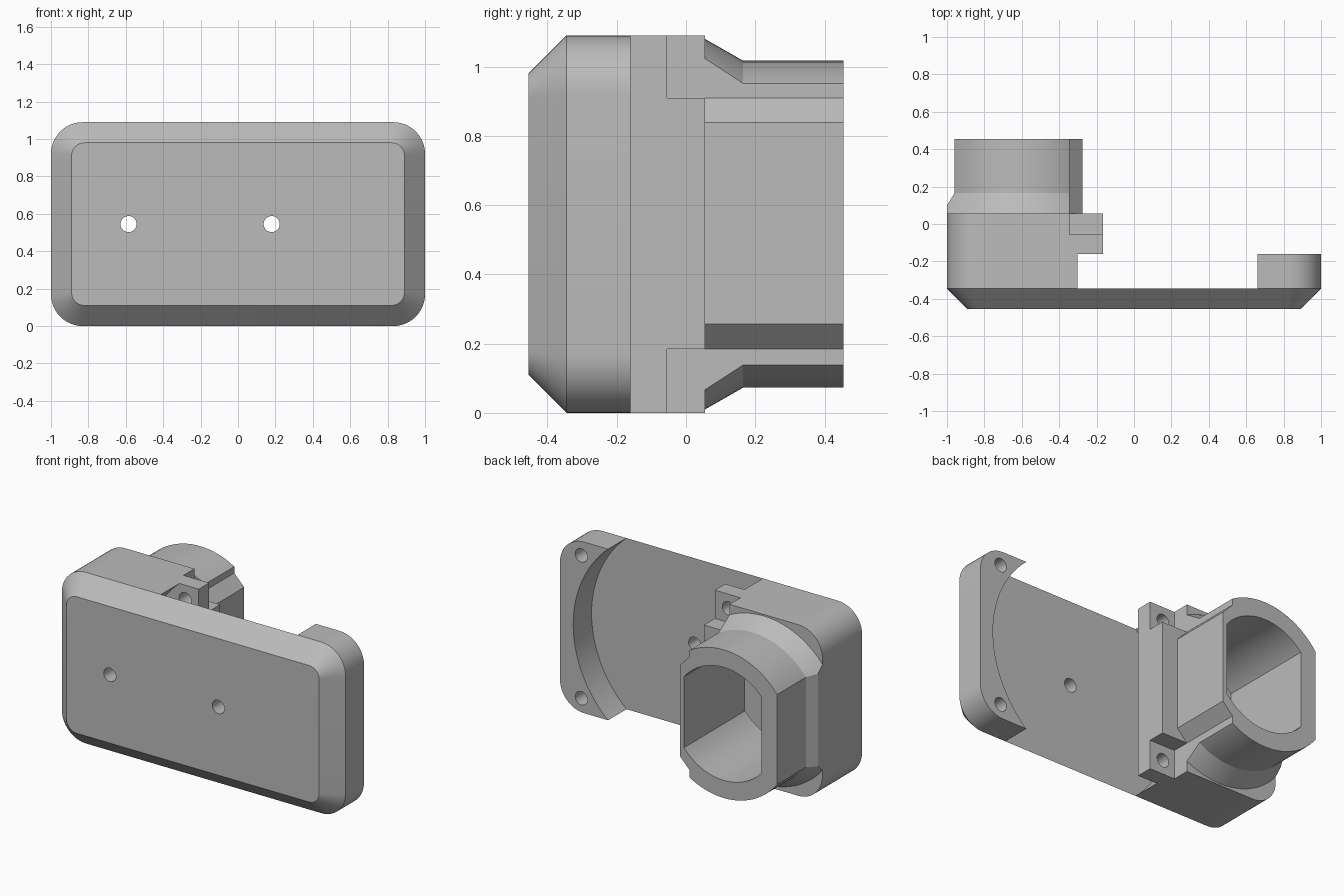
import bpy, bmesh
from math import cos, sin, pi, radians

if "Cube" in bpy.data.objects:
    bpy.data.objects.remove(bpy.data.objects["Cube"])

grey = bpy.data.materials.new("plain_grey")
grey.use_nodes = True
colour = (0.5, 0.5, 0.5, 1)
grey.diffuse_color = colour
grey.node_tree.nodes["Principled BSDF"].inputs["Base Color"].default_value = colour

HEIGHT = 1.09
MID = HEIGHT / 2
PLATE_FRONT, PLATE_BACK, LEDGE, BLOCK_BACK, TUBE_END = -0.455, -0.345, -0.16, 0.055, 0.455
TUBE_X, DISC_X = -0.585, 0.18


def loft(name, rings):
    """Closed solid through rings of 3D points."""
    bm = bmesh.new()
    loops = [[bm.verts.new(p) for p in ring] for ring in rings]
    n = len(loops[0])
    for a, b in zip(loops, loops[1:]):
        for i in range(n):
            j = (i + 1) % n
            bm.faces.new((a[i], a[j], b[j], b[i]))
    bm.faces.new(loops[0])
    bm.faces.new(loops[-1])
    bmesh.ops.recalc_face_normals(bm, faces=bm.faces)
    mesh = bpy.data.meshes.new(name)
    bm.to_mesh(mesh)
    bm.free()
    mesh.materials.append(grey)
    ob = bpy.data.objects.new(name, mesh)
    bpy.context.collection.objects.link(ob)
    return ob


def prism(name, outline, y0, y1):
    return loft(name, [[(x, y, z) for x, z in outline] for y in (y0, y1)])


def box(name, x0, x1, y0, y1, z0, z1):
    return prism(name, [(x0, z0), (x1, z0), (x1, z1), (x0, z1)], y0, y1)


def circle(x, z, r, n=96):
    return [(x + r * cos(2 * pi * i / n), z + r * sin(2 * pi * i / n)) for i in range(n)]


def rounded(inset, r, n=12):
    """Rounded rectangle outline of the housing, moved inward by inset."""
    pts = []
    for k, (sx, sz) in enumerate([(1, 1), (-1, 1), (-1, -1), (1, -1)]):
        cx, cz = sx * (1 - inset - r), MID + sz * (MID - inset - r)
        for i in range(n + 1):
            a = (k + i / n) * pi / 2
            pts.append((cx + r * cos(a), cz + r * sin(a)))
    return pts


def boolean(ob, tool, operation="DIFFERENCE"):
    tool.hide_render = True
    mod = ob.modifiers.new("cut", "BOOLEAN")
    mod.object, mod.operation, mod.solver = tool, operation, "EXACT"
    bpy.context.view_layer.objects.active = ob
    bpy.ops.object.modifier_apply(modifier=mod.name)
    bpy.data.objects.remove(tool)


def drill(ob, x, z, y0, y1, r=0.043):
    boolean(ob, prism("drill", circle(x, z, r, 32), y0, y1))


def cut_disc(ob):
    boolean(ob, prism("disc_cutter", circle(DISC_X, MID, 0.727, 128), -0.5, LEDGE))


def cut_bore(ob):
    bore = prism("bore_cutter", circle(TUBE_X, MID, 0.36), LEDGE, 0.6)
    boolean(bore, box("bore_limits", -0.85, -0.305, -1, 1, 0, HEIGHT), "INTERSECT")
    boolean(ob, bore)


# Face plate with bevelled front and two through holes
plate = loft("face_plate", [[(x, PLATE_FRONT, z) for x, z in rounded(0.11, 0.07)],
                            [(x, PLATE_BACK, z) for x, z in rounded(0, 0.17)]])
for x in (TUBE_X, DISC_X):
    drill(plate, x, MID, -0.6, 0)

# End pad with round recess and screw holes
pad = prism("end_pad", rounded(0, 0.17), PLATE_BACK, LEDGE)
boolean(pad, box("pad_limits", 0.5, 2, -1, 1, -1, 2), "INTERSECT")
cut_disc(pad)

# Mounting block, overhanging the round recess, with stepped screw ears
block = prism("mounting_block", rounded(0, 0.17), PLATE_BACK, BLOCK_BACK)
boolean(block, box("block_limits", -2, -0.165, -1, 1, -1, 2), "INTERSECT")
cut_disc(block)
for z0, z1 in ((-0.1, 0.185), (0.91, 1.2)):
    boolean(block, box("ear_step", -0.345, 0, -0.055, 1, z0, z1))
cut_bore(block)
drill(block, TUBE_X, MID, -0.6, 0)
for z in (0.09, HEIGHT - 0.09):
    drill(pad, 0.85, z, PLATE_BACK, 0)
    drill(block, -0.26, z, -0.3, 0.2)

# Flared round tube with flattened sides
tube = loft("socket_tube", [[(x, y, z) for x, z in circle(TUBE_X, MID, r)]
                            for y, r in ((BLOCK_BACK, 0.535), (0.165, 0.472), (TUBE_END, 0.472))])
side = [(-1, 0), (-1, 0.1), (-0.96, 0.165), (-0.96, 0.6), (-0.345, 0.6), (-0.345, 0)]
boolean(tube, loft("tube_limits", [[(x, y, z) for x, y in side] for z in (-0.2, 1.3)]), "INTERSECT")

# Chamfered flat cheek on the inner side of the tube
cheek = [(-0.5, 0.185), (-0.345, 0.185), (-0.275, 0.257), (-0.275, 0.838), (-0.345, 0.91), (-0.5, 0.91)]
boolean(tube, prism("tube_cheek", cheek, BLOCK_BACK, TUBE_END), "UNION")
cut_bore(tube)

# Smooth curved walls, keep creases sharp
for ob in (plate, pad, block, tube):
    bpy.ops.object.select_all(action="DESELECT")
    ob.select_set(True)
    bpy.context.view_layer.objects.active = ob
    bpy.ops.object.shade_smooth_by_angle(angle=radians(25))
